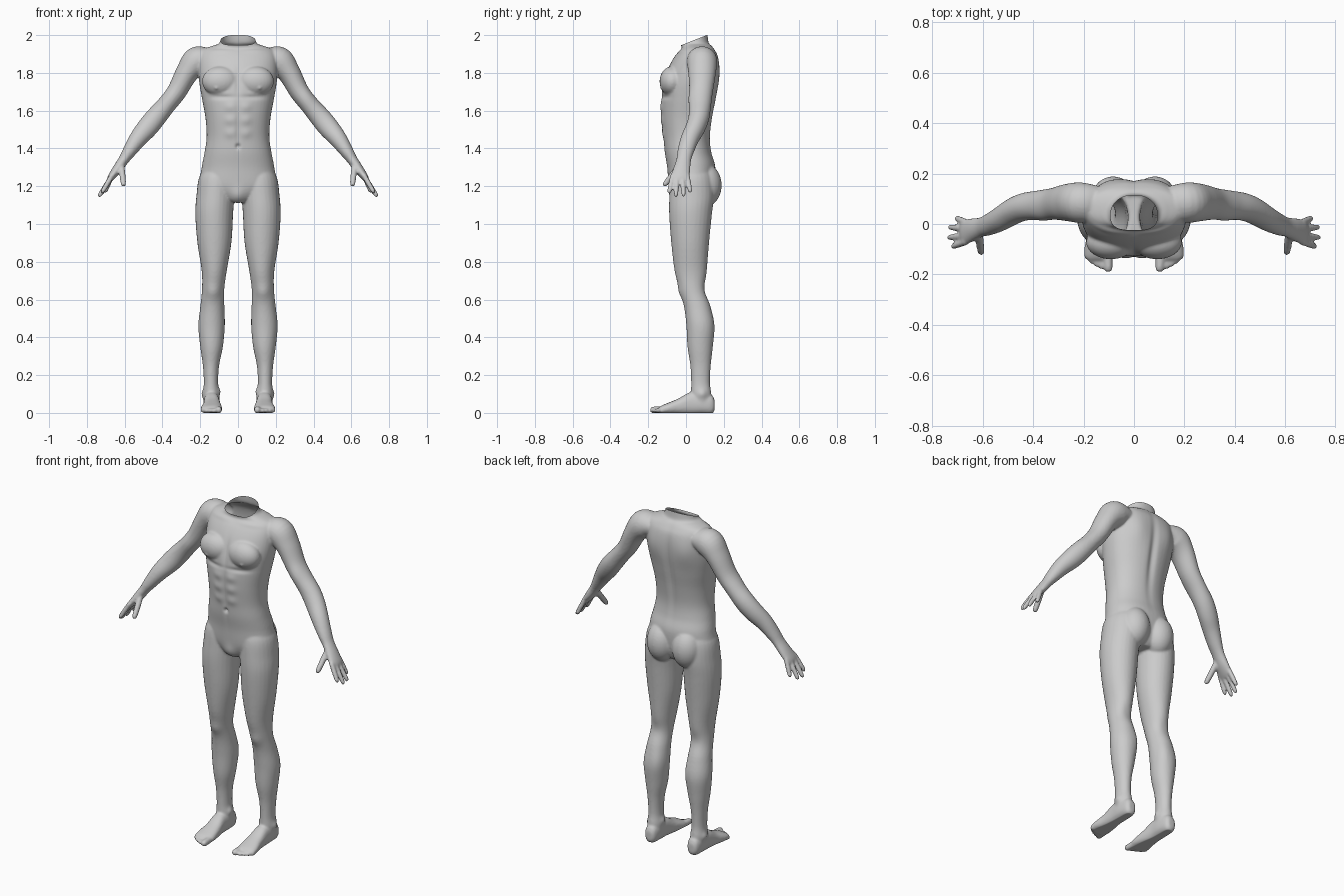
import bpy, bmesh, math
from mathutils import Vector, Matrix

X, Y, Z = Vector((1, 0, 0)), Vector((0, 1, 0)), Vector((0, 0, 1))
bm = bmesh.new()


def spline(rows, steps=5):
    """Smooth interpolation of ring rows (Catmull-Rom)."""
    out = []
    for i in range(len(rows) - 1):
        p0, p1 = rows[max(i - 1, 0)], rows[i]
        p2, p3 = rows[i + 1], rows[min(i + 2, len(rows) - 1)]
        for k in range(steps):
            t = k / steps
            out.append([0.5 * (2 * b + (c - a) * t + (2 * a - 5 * b + 4 * c - d) * t * t
                               + (3 * b - a - 3 * c + d) * t ** 3)
                        for a, b, c, d in zip(p0, p1, p2, p3)])
    return out + [list(rows[-1])]


def loft(rows, ref, axis=None, mirror=True, power=2.0, n=28):
    """Closed tube through rows (x, y, z, half width, half depth along ref)."""
    rows = spline(rows)
    for sx in ((1, -1) if mirror else (1,)):
        rings = []
        for i, (x, y, z, a, b) in enumerate(rows):
            t = axis or (Vector(rows[min(i + 1, len(rows) - 1)][:3])
                         - Vector(rows[max(i - 1, 0)][:3])).normalized()
            u = t.cross(ref).normalized()
            v = u.cross(t).normalized()
            ring = []
            for k in range(n):
                c, s = math.cos(2 * math.pi * k / n), math.sin(2 * math.pi * k / n)
                c = math.copysign(abs(c) ** (2 / power), c)
                s = math.copysign(abs(s) ** (2 / power), s)
                p = Vector((x, y, z)) + u * (a * c) + v * (b * s)
                ring.append(bm.verts.new((p.x * sx, p.y, p.z)))
            rings.append(ring)
        for r0, r1 in zip(rings, rings[1:]):
            for k in range(n):
                bm.faces.new((r0[k], r0[(k + 1) % n], r1[(k + 1) % n], r1[k]))
        bm.faces.new(rings[0][::-1])
        bm.faces.new(rings[-1])


def digit(p, q, r):
    """Finger or toe: tapered capsule from p to q."""
    p, q = Vector(p), Vector(q)
    rows = [(*p.lerp(q, f), r * s, r * s)
            for f, s in ((0, 1), (0.45, 1), (0.85, 0.9), (0.96, 0.65), (1, 0.3))]
    loft(rows, Z if abs((q - p).normalized().z) < 0.5 else Y, n=14)


def muscle(c, r):
    for sx in (1, -1):
        m = Matrix.Translation((c[0] * sx, c[1], c[2])) @ Matrix.Diagonal((*r, 1))
        bmesh.ops.create_uvsphere(bm, u_segments=28, v_segments=18, radius=1, matrix=m)


# torso and neck
loft([(0, .03, 1.115, .05, .08), (0, .03, 1.14, .12, .10), (0, .03, 1.20, .20, .12),
      (0, .028, 1.30, .192, .128), (0, .011, 1.38, .177, .124), (0, .004, 1.46, .166, .124),
      (0, .005, 1.56, .172, .135), (0, .014, 1.66, .19, .145), (0, .026, 1.75, .205, .147),
      (0, .042, 1.83, .21, .134), (0, .055, 1.89, .205, .113), (0, .062, 1.925, .185, .088),
      (0, .055, 1.945, .13, .08), (0, .043, 1.965, .095, .076), (0, .037, 2.06, .084, .073)],
     Y, Z, mirror=False, power=2.2, n=48)
muscle((.092, -.072, 1.755), (.098, .068, .08))
muscle((.083, .10, 1.205), (.086, .089, .115))

# legs
loft([(.14, .08, .04, .04, .052), (.142, .08, .10, .044, .054), (.143, .077, .16, .038, .05),
      (.143, .077, .25, .043, .054), (.14, .075, .35, .06, .067), (.14, .076, .46, .07, .074),
      (.136, .06, .56, .064, .07), (.132, .035, .65, .059, .068), (.126, .025, .75, .066, .085),
      (.125, .022, .90, .09, .10), (.126, .024, 1.05, .10, .113), (.12, .03, 1.15, .10, .118),
      (.11, .03, 1.25, .095, .11), (.10, .03, 1.32, .06, .08)], Y, Z)

# feet and toes
loft([(.14, .152, .04, .018, .025), (.14, .135, .045, .034, .05), (.14, .08, .05, .042, .056),
      (.14, .02, .05, .042, .058), (.138, -.04, .034, .048, .042), (.14, -.09, .024, .056, .031),
      (.141, -.125, .018, .056, .023), (.143, -.14, .016, .048, .016)], Z, Y, power=2.4)
digit((.106, -.10, .018), (.101, -.19, .015), .019)
for x0, x1, y1 in ((.13, .129, -.18), (.148, .150, -.17), (.165, .169, -.157), (.18, .187, -.14)):
    digit((x0, -.09, .016), (x1, y1, .011), .0125)

# arms and palms
loft([(.15, .08, 1.875, .055, .07), (.215, .085, 1.862, .078, .08), (.27, .085, 1.80, .061, .073),
      (.325, .08, 1.70, .052, .062), (.38, .075, 1.63, .05, .058), (.435, .068, 1.565, .055, .055),
      (.48, .05, 1.51, .055, .052), (.53, .02, 1.45, .047, .048), (.575, -.002, 1.385, .036, .043),
      (.605, -.012, 1.34, .028, .039), (.64, -.022, 1.29, .025, .045),
      (.67, -.032, 1.25, .019, .05), (.682, -.034, 1.232, .013, .046)], Y)

# fingers and thumb
for y0, tip in ((.006, (.706, .024, 1.165)), (-.02, (.734, -.012, 1.145)),
                (-.046, (.738, -.054, 1.143)), (-.07, (.722, -.09, 1.163))):
    digit((.665, y0, 1.26), tip, .0135)
digit((.618, -.03, 1.315), (.605, -.119, 1.20), .0165)

# fuse all parts into one skin
bmesh.ops.recalc_face_normals(bm, faces=bm.faces[:])
mesh = bpy.data.meshes.new("body")
bm.to_mesh(mesh)
bm.free()
body = bpy.data.objects.new("body", mesh)
bpy.context.collection.objects.link(body)
bpy.context.view_layer.objects.active = body
body.select_set(True)
rem = body.modifiers.new("fuse", 'REMESH')
rem.mode = 'VOXEL'
rem.voxel_size = 0.0065
sm = body.modifiers.new("soften", 'SMOOTH')
sm.factor, sm.iterations = 0.5, 5
for name in ("fuse", "soften"):
    bpy.ops.object.modifier_apply(modifier=name)

# anatomy strokes: centre, radii, push along the normal (mirrored in x)
strokes = [
    ((0, .16, 1.65), (.022, .08, .20), -.012),      # spine
    ((.1, .165, 1.80), (.06, .05, .08), .009),      # shoulder blade
    ((0, -.13, 1.76), (.014, .06, .07), -.008),     # breastbone
    ((.09, -.13, 1.672), (.07, .05, .012), -.007),  # chest crease
    ((.115, -.13, 1.72), (.009, .03, .009), .005),  # nipple
    ((.1, -.03, 1.915), (.08, .05, .012), .005),    # collarbone
    ((0, -.13, 1.50), (.012, .06, .14), -.005),     # belly line
    ((0, -.115, 1.41), (.011, .03, .012), -.013),   # navel
    ((0, -.08, 1.15), (.035, .05, .04), .012),      # groin
    ((.132, -.035, .64), (.035, .03, .04), .008),   # kneecap
    ((.132, .10, .66), (.03, .03, .05), -.005),     # back of knee
    ((.10, .13, .48), (.03, .04, .08), .006),       # calf
    ((.36, .02, 1.67), (.04, .04, .06), .005),      # biceps
    ((.185, .085, .10), (.018, .02, .02), .007),    # outer ankle
    ((.098, .07, .115), (.018, .02, .02), .007),    # inner ankle
] + [((.042, -.13, z), (.03, .05, .026), .006) for z in (1.62, 1.55, 1.48)]

bm = bmesh.new()
bm.from_mesh(mesh)
bm.normal_update()
for v in bm.verts:
    p, push = Vector((abs(v.co.x), v.co.y, v.co.z)), 0.0
    for c, r, amount in strokes:
        if abs(p.z - c[2]) < 2.5 * r[2]:
            d = sum(((p[k] - c[k]) / r[k]) ** 2 for k in range(3))
            if d < 7:
                push += amount * math.exp(-d)
    v.co += v.normal * push
    v.co.z = max(v.co.z, 0.0)       # flat soles

# open slanted neck
bmesh.ops.bisect_plane(bm, geom=bm.verts[:] + bm.edges[:] + bm.faces[:],
                       plane_co=(0, .11, 2.0), plane_no=(0, -.393, 1), clear_outer=True)
bm.to_mesh(mesh)
bm.free()
bpy.ops.object.shade_smooth()
